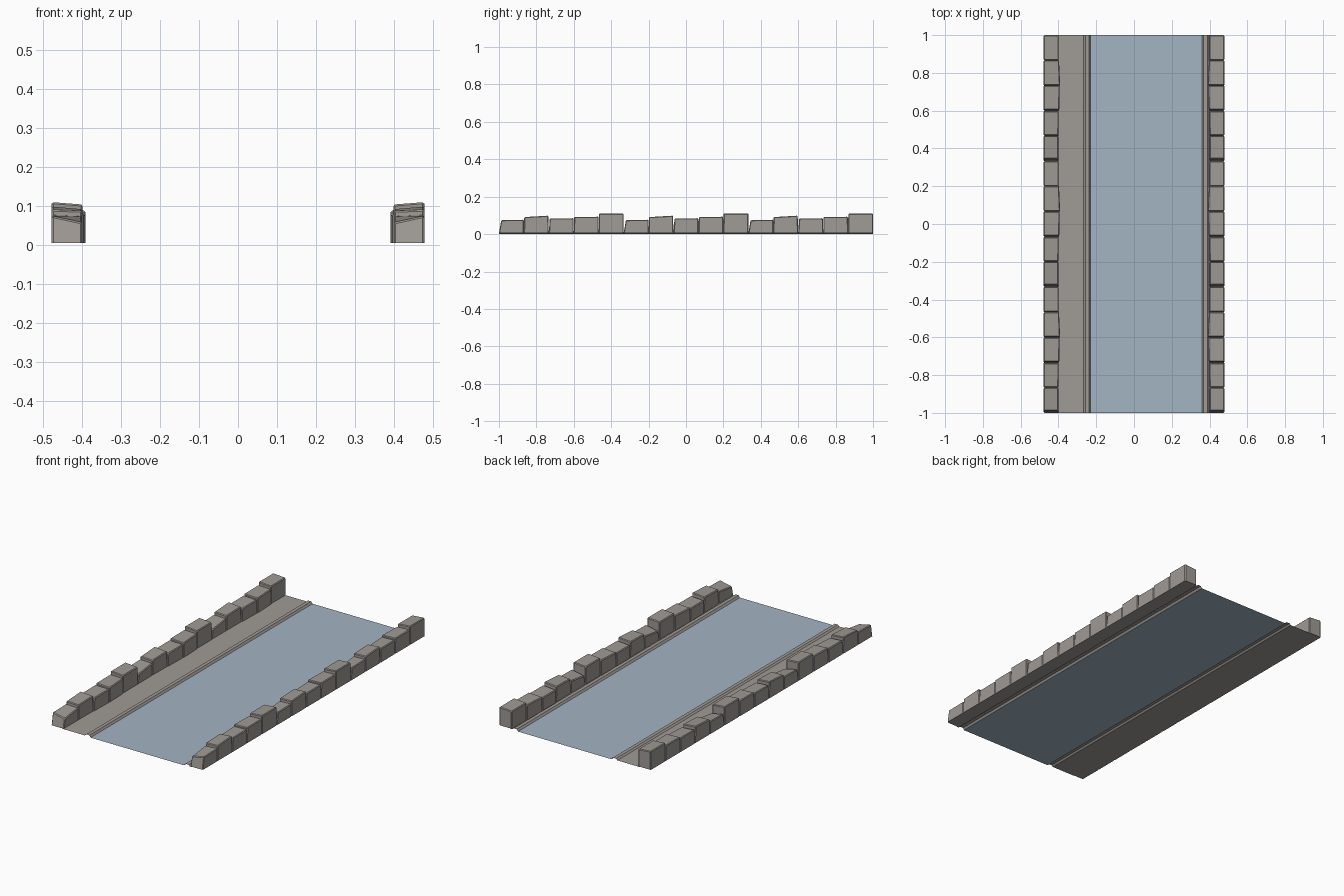
import bpy, bmesh

if "Cube" in bpy.data.objects:
    bpy.data.objects.remove(bpy.data.objects["Cube"])

def material(name, rgb):
    m = bpy.data.materials.new(name)
    m.diffuse_color = (*rgb, 1)
    m.use_nodes = True
    m.node_tree.nodes["Principled BSDF"].inputs["Base Color"].default_value = m.diffuse_color
    return m

stone = material("stone grey", (0.35, 0.325, 0.30))
water_blue = material("water blue", (0.37, 0.46, 0.54))

def add_object(name, bm, mat):
    me = bpy.data.meshes.new(name)
    bm.to_mesh(me)
    bm.free()
    me.materials.append(mat)
    ob = bpy.data.objects.new(name, me)
    bpy.context.collection.objects.link(ob)
    return ob

# Sheet: an x-z profile swept along the full length
def sheet(name, profile, mat):
    bm = bmesh.new()
    rows = [[bm.verts.new((x, y, z)) for x, z in profile] for y in (-1, 1)]
    for i in range(len(profile) - 1):
        bm.faces.new((rows[0][i], rows[0][i + 1], rows[1][i + 1], rows[1][i]))
    return add_object(name, bm, mat)

sheet("water", [(-0.23, 0), (0.36, 0)], water_blue)
sheet("wide_bank", [(-0.41, 0.003), (-0.267, 0.003), (-0.258, 0.011),
                    (-0.238, 0.011), (-0.23, 0)], stone)
sheet("narrow_bank", [(0.36, 0), (0.368, 0.011), (0.388, 0.011),
                      (0.397, 0.003), (0.41, 0.003)], stone)

# Five rough stones, repeated three times along each wall:
# heights front-outer, front-inner, back-outer, back-inner; inner x front, back; top inset front, back
STONES = [
    (0.075, 0.058, 0.077, 0.074, 0.400, 0.400, 0.012, 0.000),
    (0.091, 0.088, 0.099, 0.092, 0.400, 0.399, 0.002, 0.003),
    (0.084, 0.078, 0.085, 0.081, 0.396, 0.393, 0.005, 0.001),
    (0.092, 0.088, 0.093, 0.090, 0.391, 0.397, 0.002, 0.001),
    (0.110, 0.104, 0.110, 0.104, 0.399, 0.399, 0.001, 0.000),
]
OUTER, BASE, STEP = 0.478, 0.005, 2 / 15

def wall(name, side):
    bm = bmesh.new()
    for i in range(15):
        fo, fi, bo, bi, xf, xb, tf, tb = STONES[i % 5]
        y0, y1 = -1 + i * STEP, -1 + (i + 1) * STEP
        corners = [(OUTER, y0, BASE), (OUTER, y1, BASE), (xb, y1, BASE), (xf, y0, BASE),
                   (OUTER, y0 + tf, fo), (OUTER, y1 - tb, bo),
                   (xb, y1 - tb, bi), (xf, y0 + tf, fi)]
        v = [bm.verts.new((side * x, y, z)) for x, y, z in corners]
        for f in ((0, 3, 2, 1), (4, 5, 6, 7), (0, 1, 5, 4),
                  (1, 2, 6, 5), (2, 3, 7, 6), (3, 0, 4, 7)):
            bm.faces.new([v[k] for k in f])
    bmesh.ops.recalc_face_normals(bm, faces=bm.faces)
    # worn upper edges
    edges = [e for e in bm.edges if max(p.co.z for p in e.verts) > 0.02]
    bmesh.ops.bevel(bm, geom=edges, offset=0.004, segments=1, affect='EDGES')
    return add_object(name, bm, stone)

wall("right_stone_wall", 1)
wall("left_stone_wall", -1)
